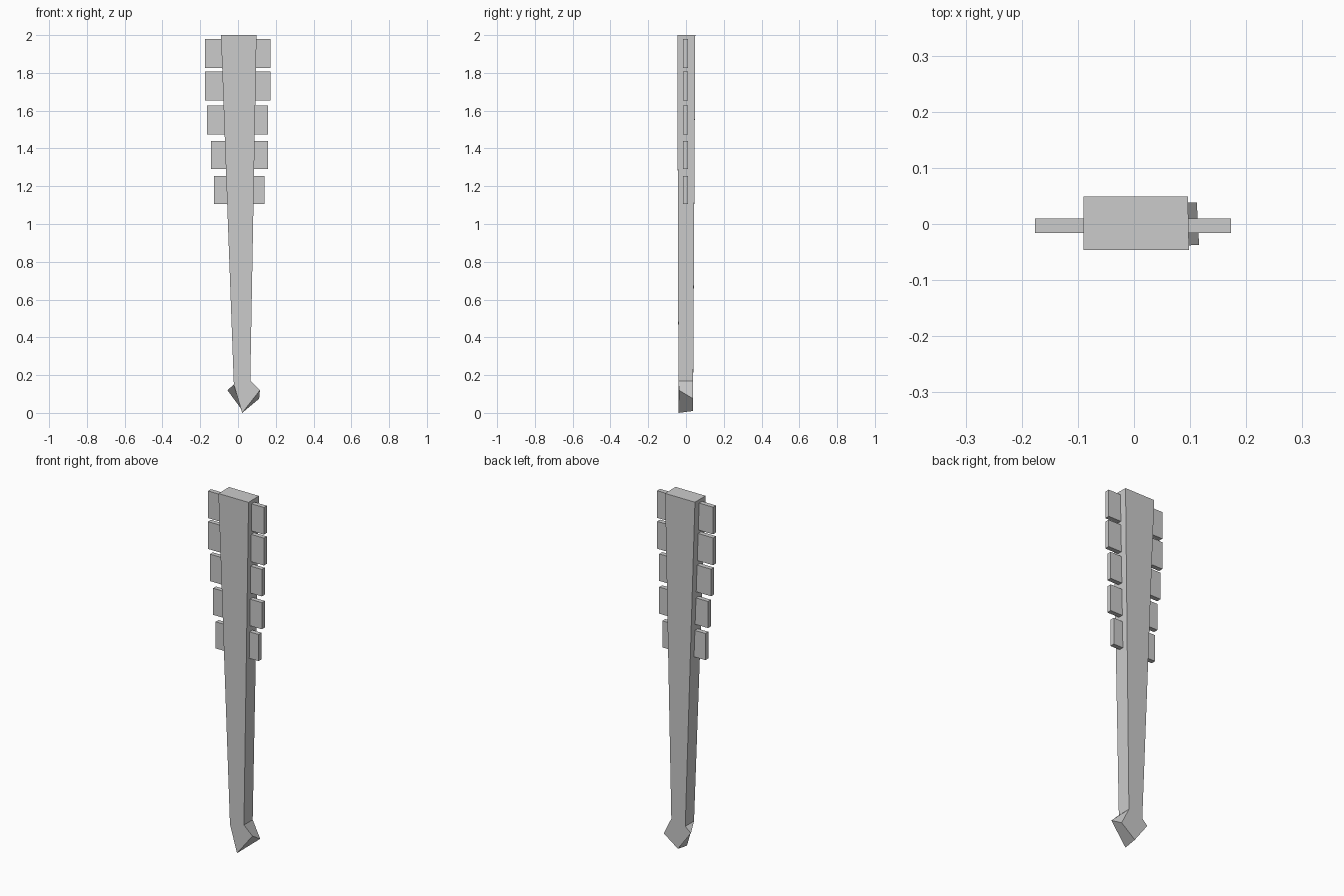
import bpy, bmesh

if "Cube" in bpy.data.objects:
    bpy.data.objects.remove(bpy.data.objects["Cube"])


def finish(name, bm):
    bmesh.ops.recalc_face_normals(bm, faces=bm.faces)
    mesh = bpy.data.meshes.new(name)
    bm.to_mesh(mesh)
    bm.free()
    obj = bpy.data.objects.new(name, mesh)
    bpy.context.collection.objects.link(obj)
    return obj


def loft(name, front, back):
    """Join a front and a back outline of (x, y, z) points into a solid."""
    bm = bmesh.new()
    f = [bm.verts.new(p) for p in front]
    b = [bm.verts.new(p) for p in back]
    bm.faces.new(f)
    bm.faces.new(b[::-1])
    for i in range(len(f)):
        j = (i + 1) % len(f)
        bm.faces.new((f[i], b[i], b[j], f[j]))
    bmesh.ops.remove_doubles(bm, verts=bm.verts, dist=0.0005)
    return finish(name, bm)


# Tapered shaft with an uneven pointed tip; the front lacks the left barb,
# so its barb point coincides with the shaft corner and is merged
front = [(-0.09, -0.046, 2), (-0.022, -0.04, 0.15), (-0.022, -0.04, 0.15),
         (0.022, -0.04, 0), (0.116, -0.037, 0.12), (0.065, -0.04, 0.17),
         (0.098, -0.046, 2)]
back = [(-0.09, 0.049, 2), (-0.022, 0.038, 0.15), (-0.056, 0.036, 0.12),
        (0.025, 0.036, 0.01), (0.112, 0.038, 0.075), (0.065, 0.038, 0.17),
        (0.096, 0.049, 2)]
loft("blade_shaft", front, back)


# Flat teeth along both edges, rooted inside the shaft
def tooth(name, x_in, x_out, z0, z1):
    def rect(y):
        return [(x_in, y, z0), (x_out, y, z0), (x_out, y, z1), (x_in, y, z1)]
    loft(name, rect(-0.016), rect(0.01))


rows = [(-0.176, 0.173, 1.827, 1.98), (-0.176, 0.173, 1.653, 1.807),
        (-0.164, 0.16, 1.475, 1.627), (-0.144, 0.16, 1.29, 1.44),
        (-0.128, 0.14, 1.105, 1.255)]
for i, (left, right, z0, z1) in enumerate(rows, 1):
    tooth(f"left_tooth_{i}", -0.04, left, z0, z1)
    tooth(f"right_tooth_{i}", 0.06, right, z0, z1)
